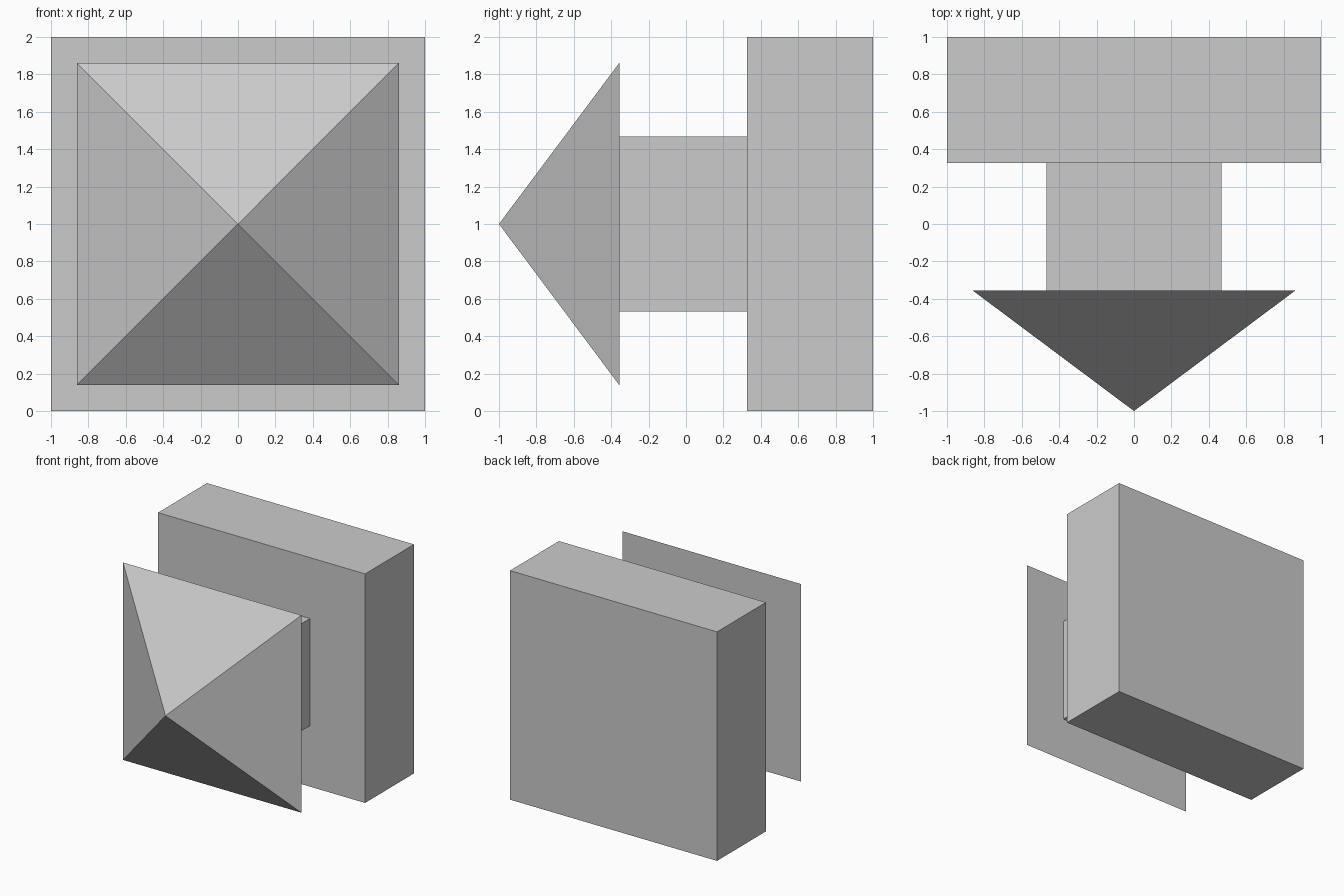
import bpy
from math import pi, sqrt

if "Cube" in bpy.data.objects:
    bpy.data.objects.remove(bpy.data.objects["Cube"])

BASE_Y, SLAB_Y, MID_Z = -0.356, 0.325, 1.0


def box(name, half, y0, y1):
    """Square block of the given half width, spanning y0 to y1."""
    bpy.ops.mesh.primitive_cube_add(size=1, location=(0, (y0 + y1) / 2, MID_Z))
    ob = bpy.context.object
    ob.name = name
    ob.scale = (2 * half, y1 - y0, 2 * half)
    bpy.ops.object.transform_apply(location=False, rotation=False, scale=True)
    return ob


# Back slab and the narrower neck in front of it
box("back_slab", 1.0, SLAB_Y, 1.0)
box("neck", 0.468, BASE_Y, SLAB_Y)

# Four-sided pyramid pointing to the front
bpy.ops.mesh.primitive_cone_add(vertices=4, radius1=0.862 * sqrt(2), radius2=0,
                                depth=BASE_Y + 1, location=(0, (BASE_Y - 1) / 2, MID_Z))
pyramid = bpy.context.object
pyramid.name = "front_pyramid"
pyramid.rotation_mode = 'ZYX'
pyramid.rotation_euler = (pi / 2, pi / 4, 0)
# Spin about the cone axis first, then tip the point towards -y
pyramid.rotation_mode = 'ZXY'
pyramid.rotation_euler = (pi / 2, 0, pi / 4)
bpy.ops.object.transform_apply(location=False, rotation=True, scale=False)
